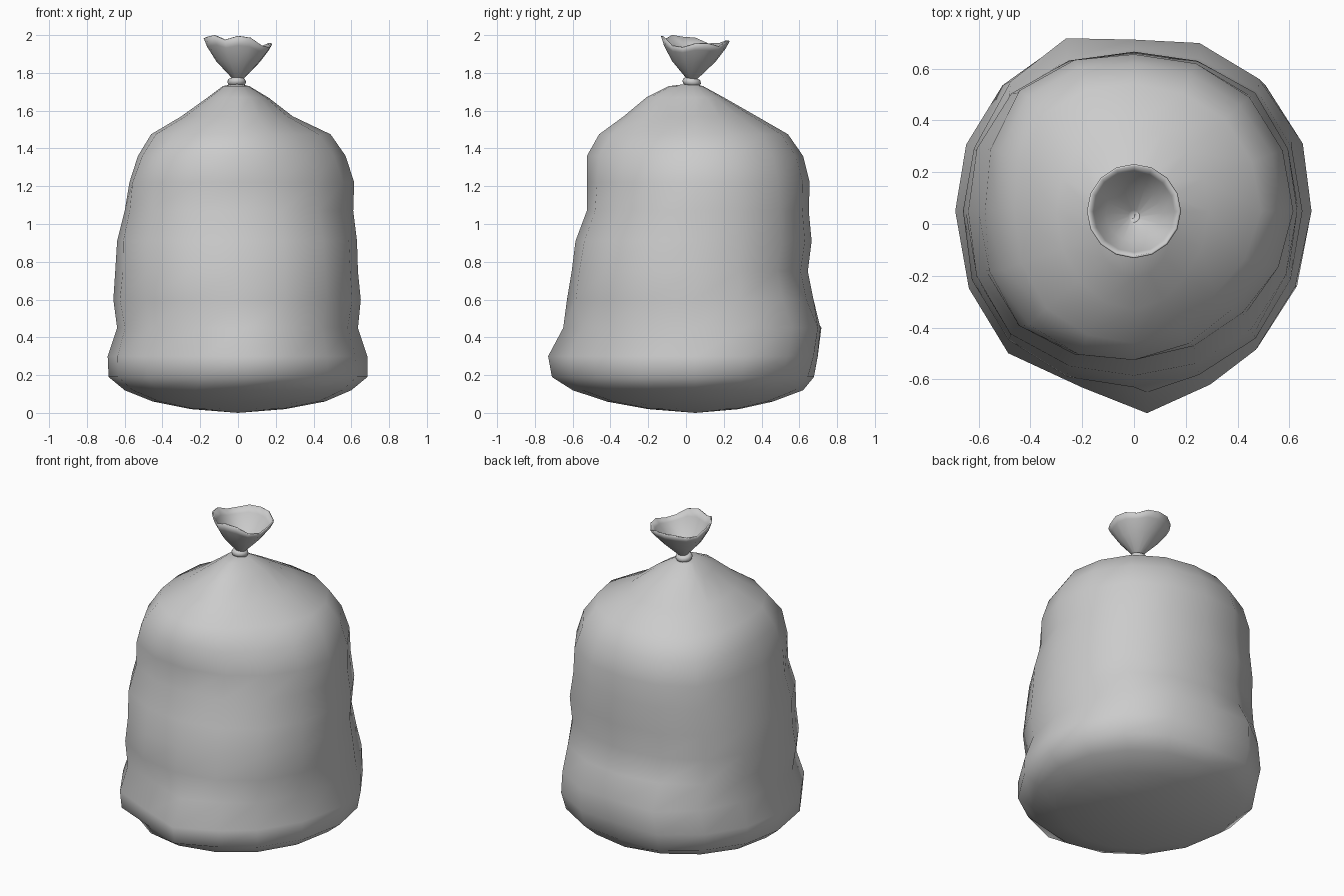
import bpy, bmesh, math, random

if "Cube" in bpy.data.objects:
    bpy.data.objects.remove(bpy.data.objects["Cube"])

random.seed(4)
SIDES = 16
CY = 0.05


def loft(name, rings, start=None, end=None):
    """Skin a stack of rings, optionally closing the ends at a point."""
    bm = bmesh.new()
    loops = [[bm.verts.new(p) for p in ring] for ring in rings]
    for a, b in zip(loops, loops[1:]):
        for i in range(SIDES):
            j = (i + 1) % SIDES
            bm.faces.new((a[i], a[j], b[j], b[i]))
    for point, loop in ((start, loops[0]), (end, loops[-1])):
        if point:
            tip = bm.verts.new(point)
            for i in range(SIDES):
                bm.faces.new((tip, loop[i], loop[(i + 1) % SIDES]))
    bmesh.ops.recalc_face_normals(bm, faces=bm.faces)
    for f in bm.faces:
        f.smooth = True
    mesh = bpy.data.meshes.new(name)
    bm.to_mesh(mesh)
    bm.free()
    ob = bpy.data.objects.new(name, mesh)
    bpy.context.collection.objects.link(ob)
    return ob


# Bag body: height, left, right, front and back extents,
# then radial bulge toward back-right, back-left, front-left, front-right
levels = [
    (0.02, -.25, .25, -.20, .28, 0, 0, 0, 0),
    (0.06, -.45, .46, -.42, .46, 0, 0, 0, 0),
    (0.12, -.60, .60, -.60, .62, 0, 0, 0, 0),
    (0.19, -.685, .685, -.71, .69, .02, .02, 0, -.02),
    (0.30, -.69, .685, -.73, .71, .05, .04, 0, -.03),
    (0.45, -.64, .635, -.65, .725, .07, .05, .02, -.01),
    (0.60, -.66, .65, -.63, .675, .04, .03, .04, .02),
    (0.75, -.65, .635, -.605, .645, .03, .04, .04, .03),
    (0.91, -.64, .63, -.585, .665, .05, .04, .05, .01),
    (1.07, -.60, .61, -.525, .65, .04, .07, .07, -.01),
    (1.22, -.575, .615, -.525, .655, .03, .09, .09, -.03),
    (1.36, -.53, .57, -.525, .62, .02, .10, .08, -.07),
    (1.475, -.46, .49, -.46, .54, .02, .08, .04, -.10),
    (1.57, -.30, .29, -.33, .375, 0, .02, 0, -.05),
    (1.67, -.16, .16, -.21, .20, 0, 0, 0, 0),
    (1.73, -.08, .06, -.09, .09, 0, 0, 0, 0),
]
rings = []
for z, left, right, front, back, *bulge in levels:
    ring = []
    base = 0.15 < z < 0.5
    cy = CY if z < 1.7 else 0.035
    for i in range(SIDES):
        a = math.tau * i / SIDES
        c, s = math.cos(a), math.sin(a)
        k = 1 + bulge[i // 4] * math.sin(2 * a) ** 2
        if i % 4 and 0.1 < z < 1.5:
            k += random.uniform(-.006, .006)
        if base:                                  # creased base corners
            k += {4: -.02, 5: .04, 11: -.06, 13: -.06}.get(i, 0)
        rx = right if c > 0 else -left
        ry = back - cy if s > 0 else cy - front
        x = rx * k * c
        if base and 11 <= i <= 13:
            x += .05
        ring.append((x, cy + ry * k * s, z))
    rings.append(ring)
loft("bag_body", rings, start=(0, CY, 0), end=(-.007, 0.03, 1.745))

# Tie: small tilted torus around the neck
bpy.ops.mesh.primitive_torus_add(major_segments=16, minor_segments=8,
                                 major_radius=.028, minor_radius=.022,
                                 location=(-.007, .03, 1.752), rotation=(-.15, 0, 0))
tie = bpy.context.object
tie.name = "neck_tie"
bpy.ops.object.shade_smooth()

# Gathered mouth: a flared cone with a wavy rim
rim = [1.955, 1.955, 1.94, 1.965, 1.97, 1.97, 1.955, 1.955,
       1.985, 1.99, 2.0, 1.975, 1.995, 1.985, 1.945, 1.935]
flare = []
for t, r in ((.1, .024), (.55, .112), (.85, .16), (1, .178)):
    ring = []
    for i in range(SIDES):
        a = math.tau * i / SIDES
        ring.append((r * math.cos(a), .03 + .02 * t + r * math.sin(a),
                     1.75 + t * (1.945 - 1.75) + (rim[i] - 1.945) * t ** 3))
    flare.append(ring)
mouth = loft("bag_mouth", flare, start=(0, .03, 1.755))
solid = mouth.modifiers.new("thickness", 'SOLIDIFY')
solid.thickness = .008
solid.offset = 0
